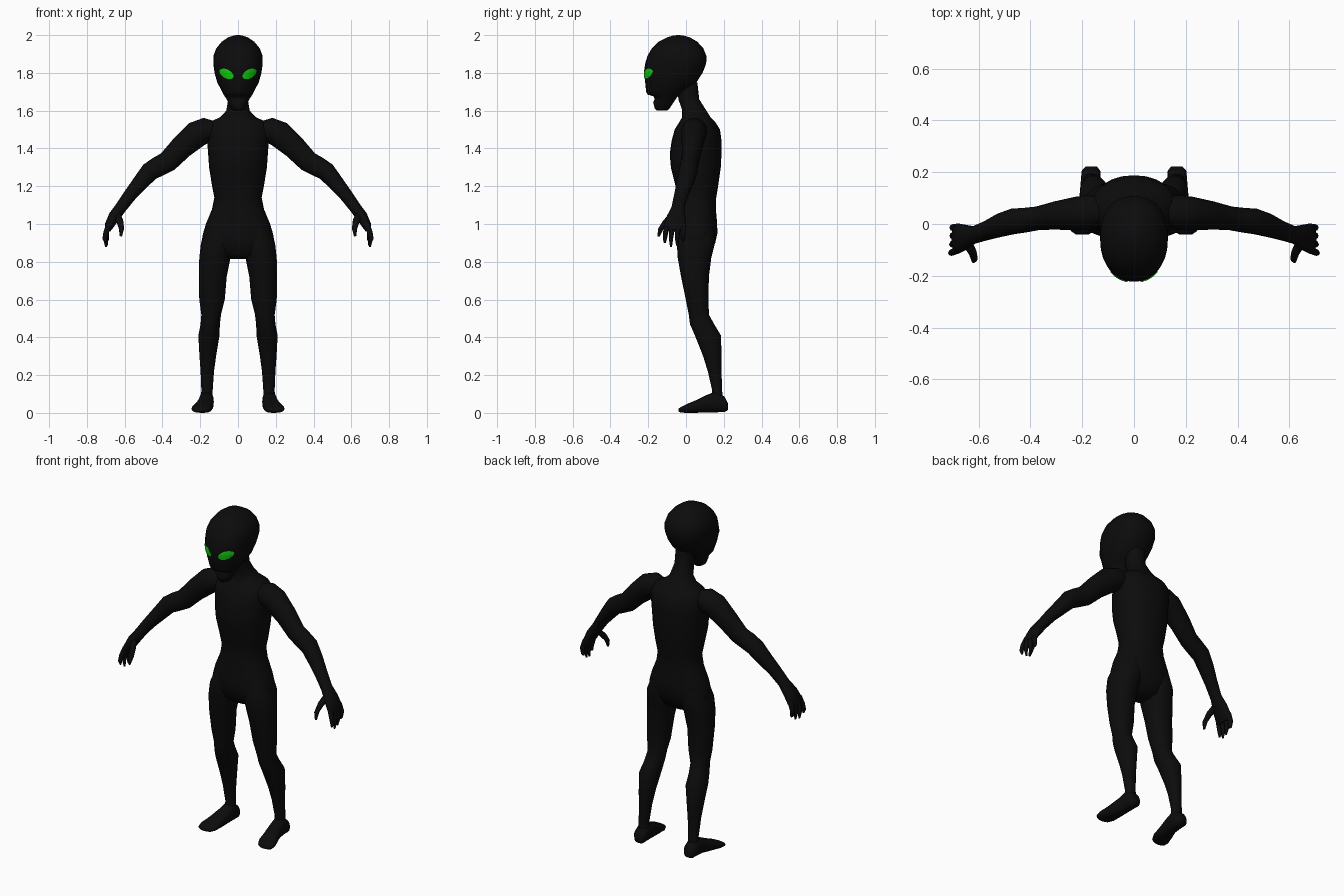
import bpy, bmesh, math
from mathutils import Vector
from mathutils.bvhtree import BVHTree


def material(name, rgb):
    m = bpy.data.materials.new(name)
    m.diffuse_color = (*rgb, 1)
    return m


SKIN = material("black skin", (0.0035, 0.0035, 0.0035))
GLOW = material("glowing green", (0.006, 0.6, 0.006))


def finish(name, bm, mat, mirror):
    bmesh.ops.recalc_face_normals(bm, faces=bm.faces)
    me = bpy.data.meshes.new(name)
    bm.to_mesh(me)
    bm.free()
    me.materials.append(mat)
    for p in me.polygons:
        p.use_smooth = True
    me.set_sharp_from_angle(angle=math.radians(60))
    ob = bpy.data.objects.new(name, me)
    bpy.context.collection.objects.link(ob)
    if mirror:
        ob.modifiers.new("mirror", "MIRROR")
    return ob


def loft(name, rings, n=18, power=2.0, mirror=False):
    """Skin over rings given as (centre, half axis u, half axis v)."""
    bm = bmesh.new()
    loops = []
    for c, u, v in rings:
        loop = []
        for i in range(n):
            a = 2 * math.pi * i / n
            ca, sa = math.cos(a), math.sin(a)
            x = math.copysign(abs(ca) ** (2 / power), ca)
            y = math.copysign(abs(sa) ** (2 / power), sa)
            loop.append(bm.verts.new(Vector(c) + Vector(u) * x + Vector(v) * y))
        loops.append(loop)
    for a, b in zip(loops, loops[1:]):
        for i in range(n):
            j = (i + 1) % n
            bm.faces.new((a[i], a[j], b[j], b[i]))
    bm.faces.new(loops[0])
    bm.faces.new(loops[-1])
    return finish(name, bm, SKIN, mirror)


def level(z, x0, x1, y0, y1):
    """Horizontal ring from its bounds."""
    return (((x0 + x1) / 2, (y0 + y1) / 2, z), ((x1 - x0) / 2, 0, 0), (0, (y1 - y0) / 2, 0))


def limb(name, pts, n=14):
    """Tube along points (x, y, z, half thickness, half depth in y)."""
    rings = []
    for i, p in enumerate(pts):
        a, b = pts[max(i - 1, 0)], pts[min(i + 1, len(pts) - 1)]
        d = Vector((b[0] - a[0], 0, b[2] - a[2])).normalized()
        rings.append((p[:3], (-d.z * p[3], 0, d.x * p[3]), (0, p[4], 0)))
    return loft(name, rings, n, 2.0, True)


# Torso with neck: height, half width, front, back
torso = [(0.815, 0.07, 0.0, 0.09), (0.84, 0.14, -0.035, 0.125), (0.9, 0.194, -0.053, 0.155),
         (0.95, 0.185, -0.056, 0.166), (1.0, 0.17, -0.054, 0.165), (1.08, 0.137, -0.045, 0.158),
         (1.14, 0.125, -0.045, 0.16), (1.2, 0.137, -0.055, 0.17), (1.3, 0.153, -0.08, 0.184),
         (1.37, 0.158, -0.086, 0.188), (1.44, 0.163, -0.076, 0.188), (1.5, 0.168, -0.06, 0.18),
         (1.54, 0.15, -0.035, 0.155), (1.565, 0.095, -0.02, 0.13), (1.6, 0.062, -0.02, 0.108),
         (1.66, 0.052, -0.04, 0.07), (1.75, 0.05, -0.05, 0.06)]
loft("torso_and_neck", [level(z, -w, w, f, b) for z, w, f, b in torso], 24, 2.2)

# Head with mouth notch and pointed jaw
skull = [(1.6, 0.022, -0.155, -0.1), (1.61, 0.036, -0.165, -0.088), (1.645, 0.052, -0.174, -0.065),
         (1.66, 0.06, -0.166, -0.055), (1.675, 0.07, -0.17, -0.045), (1.685, 0.076, -0.203, -0.035),
         (1.7, 0.084, -0.211, -0.005), (1.75, 0.11, -0.216, 0.055), (1.8, 0.124, -0.223, 0.088),
         (1.85, 0.131, -0.216, 0.107), (1.89, 0.13, -0.204, 0.108), (1.93, 0.115, -0.181, 0.092),
         (1.965, 0.086, -0.145, 0.06), (1.988, 0.052, -0.1, 0.02), (1.997, 0.026, -0.07, -0.012),
         (2.0, 0.008, -0.048, -0.034)]
head = loft("head", [level(z, -w, w, f, b) for z, w, f, b in skull], 28, 2.25)

# Legs: height, inner, outer, front, back
legs = [(0.98, 0.03, 0.16, -0.035, 0.15), (0.9, 0.02, 0.196, -0.05, 0.155), (0.82, 0.04, 0.205, -0.045, 0.135),
        (0.72, 0.06, 0.207, -0.027, 0.122), (0.6, 0.07, 0.205, -0.002, 0.12), (0.52, 0.09, 0.194, 0.014, 0.122),
        (0.47, 0.096, 0.198, 0.02, 0.15), (0.41, 0.098, 0.21, 0.046, 0.186), (0.3, 0.116, 0.204, 0.09, 0.189),
        (0.22, 0.127, 0.198, 0.115, 0.189), (0.12, 0.134, 0.194, 0.138, 0.191), (0.05, 0.134, 0.198, 0.135, 0.2)]
loft("leg", [level(*s) for s in legs], 18, 2.1, True)

# Feet: depth, centre x, half width, bottom, top
feet = [(0.222, 0.165, 0.022, 0.015, 0.05), (0.205, 0.166, 0.036, 0.005, 0.085), (0.16, 0.167, 0.039, 0.003, 0.115),
        (0.11, 0.17, 0.04, 0.003, 0.095), (0.05, 0.182, 0.048, 0.0, 0.066), (0.0, 0.192, 0.054, 0.0, 0.045),
        (-0.028, 0.198, 0.045, 0.002, 0.031), (-0.04, 0.2, 0.025, 0.007, 0.022)]
loft("foot", [((x, y, (b + t) / 2), (w, 0, 0), (0, 0, (t - b) / 2)) for y, x, w, b, t in feet],
     16, 2.4, True)

# Arms, running from shoulder to knuckles
limb("arm", [(0.11, 0.05, 1.495, 0.045, 0.05), (0.17, 0.045, 1.495, 0.068, 0.068),
             (0.22, 0.04, 1.475, 0.071, 0.066), (0.3, 0.033, 1.405, 0.062, 0.055),
             (0.372, 0.022, 1.33, 0.056, 0.046), (0.42, 0.015, 1.305, 0.054, 0.048),
             (0.468, 0.01, 1.277, 0.05, 0.05), (0.52, -0.005, 1.215, 0.042, 0.046),
             (0.57, -0.025, 1.155, 0.035, 0.038), (0.62, -0.043, 1.087, 0.031, 0.034),
             (0.655, -0.052, 1.04, 0.031, 0.05), (0.683, -0.057, 0.99, 0.024, 0.06),
             (0.69, -0.058, 0.965, 0.015, 0.055)], 18)

# Four fingers fanned over the knuckles, then the thumb
for i, tip in enumerate((0.9, 0.878, 0.885, 0.91)):
    y = -0.1 + i * 0.029
    limb(f"finger_{i + 1}", [(0.682, y, 1.0, 0.015, 0.014), (0.698, y * 1.08, 0.955, 0.015, 0.014),
                             (0.706 - 0.004 * i, y * 1.12, 0.92, 0.012, 0.011),
                             (0.702 - 0.004 * i, y * 1.12, tip, 0.005, 0.005)], 8)
limb("thumb", [(0.645, -0.07, 1.055, 0.022, 0.02), (0.625, -0.105, 1.015, 0.018, 0.018),
               (0.617, -0.133, 0.975, 0.014, 0.015), (0.62, -0.145, 0.935, 0.006, 0.006)], 8)

# Slanted almond eyes laid onto the face
tree = BVHTree.FromPolygons([v.co for v in head.data.vertices], [p.vertices for p in head.data.polygons])
bm = bmesh.new()
rows = []
for i in range(13):
    t = i / 6 - 1
    half = 0.004 + 0.019 * (1 - t * t) ** 0.7
    row = []
    for k in range(-2, 3):
        x = 0.06 + 0.037 * t - 0.12 * half * k
        z = 1.795 + 0.016 * t + half * k / 2
        hit = tree.ray_cast(Vector((x, -1, z)), Vector((0, 1, 0)))[0]
        row.append(bm.verts.new(hit + Vector((0.001, -0.004, 0))))
    rows.append(row)
for a, b in zip(rows, rows[1:]):
    for k in range(4):
        bm.faces.new((a[k], b[k], b[k + 1], a[k + 1]))
eye = finish("eye", bm, GLOW, True)
if sum(p.normal.y for p in eye.data.polygons) > 0:
    eye.data.flip_normals()
